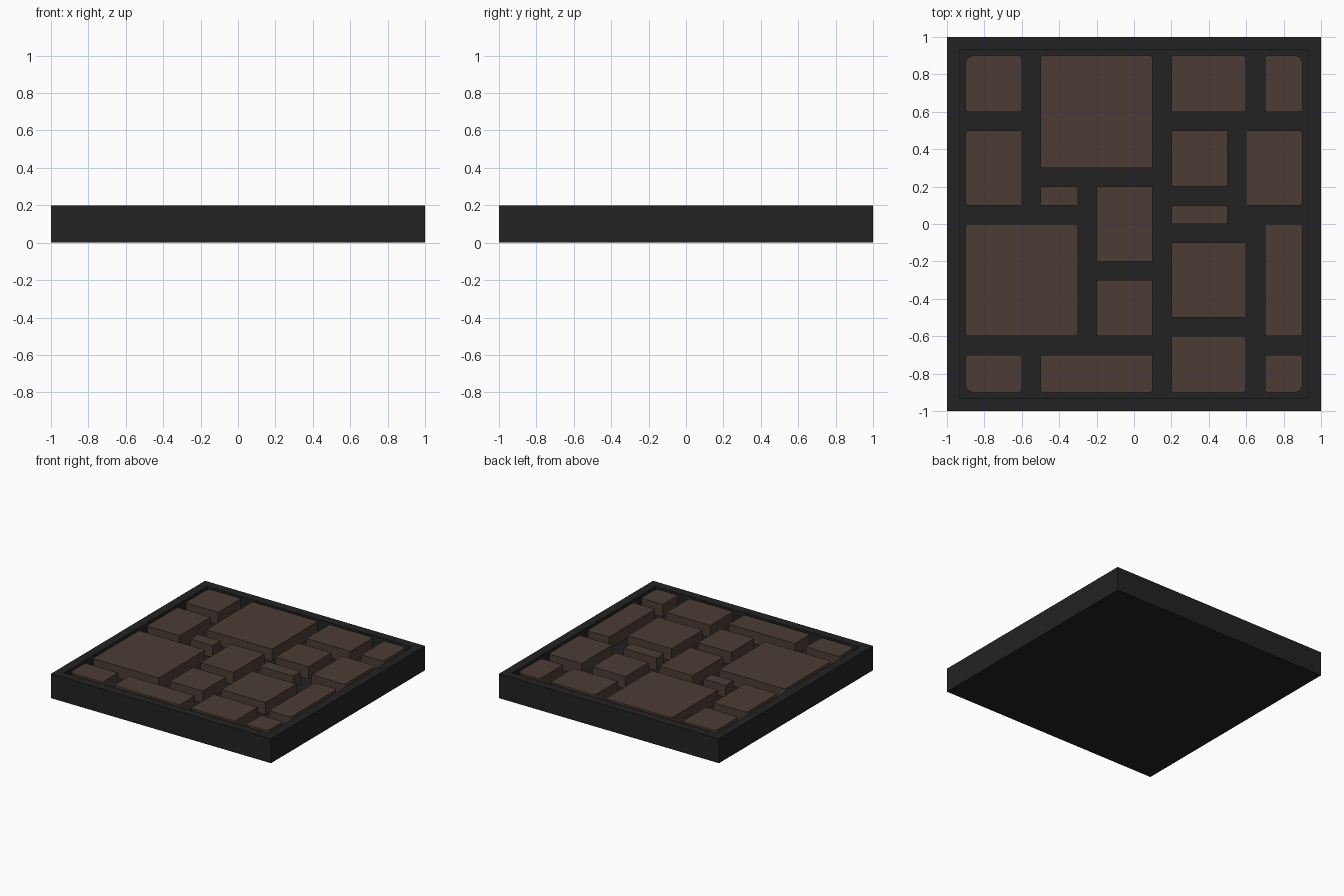
import bpy, bmesh, math

old = bpy.data.objects.get("Cube")
if old:
    bpy.data.objects.remove(old, do_unlink=True)


def material(name, colour):
    m = bpy.data.materials.new(name)
    m.use_nodes = True
    m.diffuse_color = (*colour, 1)
    m.node_tree.nodes["Principled BSDF"].inputs["Base Color"].default_value = (*colour, 1)
    return m


BLACK = material("charcoal", (0.016, 0.016, 0.016))
BROWN = material("dark_brown", (0.072, 0.045, 0.036))
TOP, FLOOR, RIM = 0.2, 0.1, 0.9


def finish(name, bm, mat):
    mesh = bpy.data.meshes.new(name)
    bm.to_mesh(mesh)
    bm.free()
    mesh.materials.append(mat)
    obj = bpy.data.objects.new(name, mesh)
    bpy.context.collection.objects.link(obj)
    return obj


# Square tray: a slab with its top inset and sunk to leave a rim
bm = bmesh.new()
bmesh.ops.create_cube(bm, size=2)
for v in bm.verts:
    v.co.z = TOP if v.co.z > 0 else 0
top = max(bm.faces, key=lambda f: f.calc_center_median().z)
bmesh.ops.inset_region(bm, faces=[top], thickness=1 - RIM)
well = bmesh.ops.extrude_discrete_faces(bm, faces=[top])["faces"][0]
bmesh.ops.translate(bm, verts=well.verts, vec=(0, 0, FLOOR - TOP))
finish("tray", bm, BLACK)


def corner_radius(x, y):
    """Corners in the tray's corners are rounder than those along its rim."""
    touching = (abs(x) > RIM - 0.01) + (abs(y) > RIM - 0.01)
    return (0, 0.015, 0.04)[touching]


def stone(name, x0, x1, y0, y1):
    bm = bmesh.new()
    points = []
    corners = [(x0, y0, 1, 1, 180), (x1, y0, -1, 1, 270),
               (x1, y1, -1, -1, 0), (x0, y1, 1, -1, 90)]
    for x, y, sx, sy, start in corners:
        r = corner_radius(x, y)
        for i in range(5 if r else 1):
            a = math.radians(start + i * 22.5)
            points.append((x + sx * r + r * math.cos(a) if r else x,
                           y + sy * r + r * math.sin(a) if r else y))
    face = bm.faces.new([bm.verts.new((x, y, FLOOR)) for x, y in points])
    up = bmesh.ops.extrude_face_region(bm, geom=[face])["geom"]
    bmesh.ops.translate(bm, verts=[g for g in up if isinstance(g, bmesh.types.BMVert)],
                        vec=(0, 0, TOP - FLOOR))
    bmesh.ops.recalc_face_normals(bm, faces=bm.faces)
    finish(name, bm, BROWN)


# Paving stones: x range and y range in tenths, row by row from the back
STONES = [
    (-9, -6, 6, 9), (-5, 1, 3, 9), (2, 6, 6, 9), (7, 9, 6, 9),
    (-9, -6, 1, 5), (2, 5, 2, 5), (6, 9, 1, 5),
    (-5, -3, 1, 2), (-2, 1, -2, 2), (2, 5, 0, 1),
    (-9, -3, -6, 0), (-2, 1, -6, -3), (2, 6, -5, -1), (7, 9, -6, 0),
    (-9, -6, -9, -7), (-5, 1, -9, -7), (2, 6, -9, -6), (7, 9, -9, -7),
]
for i, spec in enumerate(STONES, 1):
    stone(f"paving_stone_{i}", *(v / 10 for v in spec))
